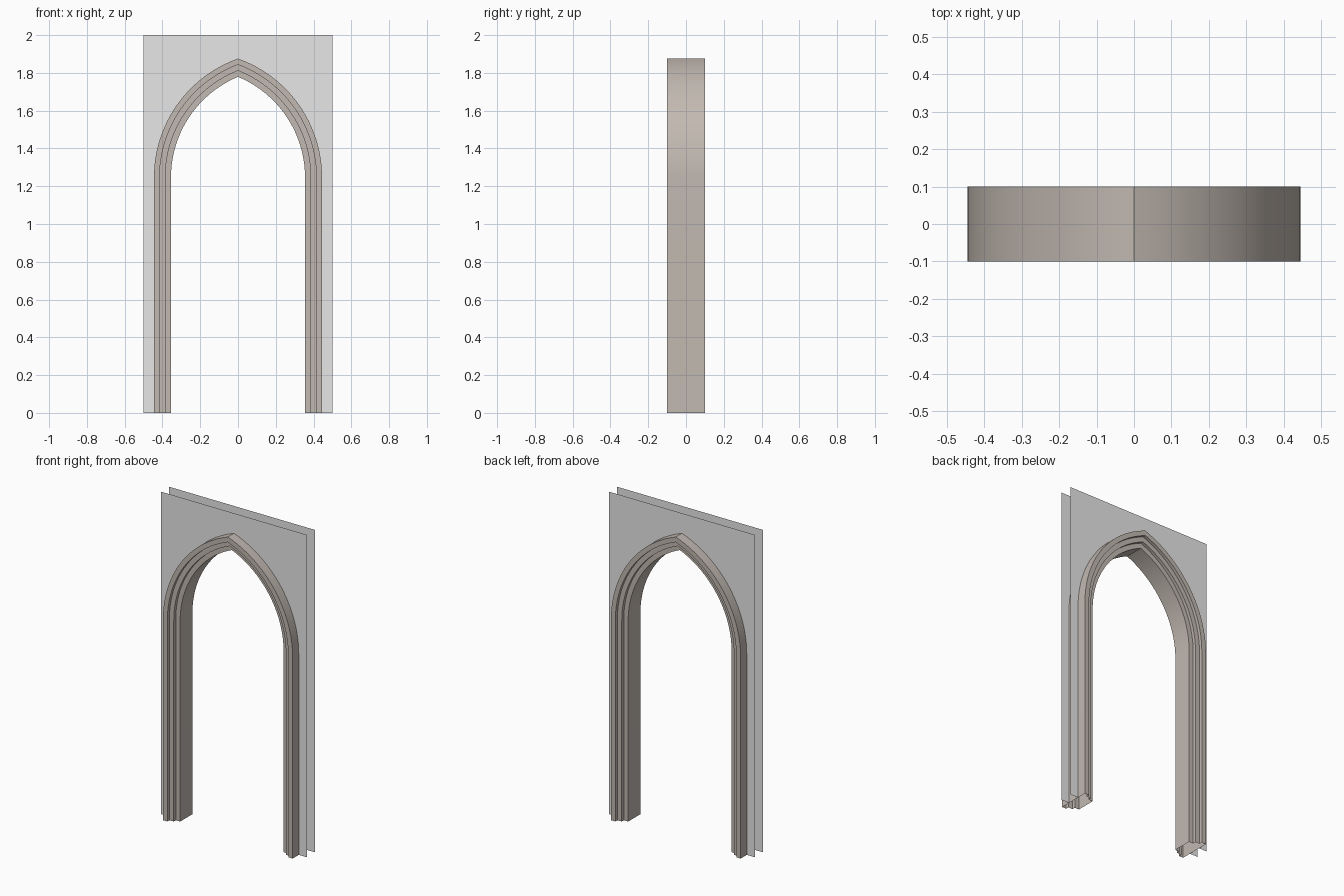
import bpy, bmesh, math

if "Cube" in bpy.data.objects:
    bpy.data.objects.remove(bpy.data.objects["Cube"])

SPRING = 1.246        # height where the legs turn into the pointed arch
HALF = 0.445          # outer half width
CX = 0.223            # arc centre offset past the middle line
SEG = 24
# stepped moulding section: (half width, y)
PROFILE = [(0.445, -0.1), (0.415, -0.1), (0.415, -0.08), (0.385, -0.08),
           (0.385, -0.06), (0.355, -0.06)]
PROFILE += [(w, -y) for w, y in reversed(PROFILE)]


def material(name, col):
    m = bpy.data.materials.new(name)
    m.diffuse_color = (*col, 1)
    m.use_nodes = True
    m.node_tree.nodes["Principled BSDF"].inputs["Base Color"].default_value = m.diffuse_color
    return m


def half_path(w):
    """Right half of the arch line, from the floor to the apex, as (x, z)."""
    r = w + CX
    end = math.acos(CX / r)
    pts = [(w, 0.0)]
    for i in range(SEG + 1):
        a = end * i / SEG
        pts.append((r * math.cos(a) - CX, SPRING + r * math.sin(a)))
    pts[-1] = (0.0, pts[-1][1])
    return pts


def full_path(w):
    right = half_path(w)
    return right + [(-x, z) for x, z in reversed(right[:-1])]


def make_object(name, bm, mat):
    me = bpy.data.meshes.new(name)
    bm.to_mesh(me)
    bm.free()
    me.materials.append(mat)
    ob = bpy.data.objects.new(name, me)
    bpy.context.collection.objects.link(ob)
    return ob


stone = material("warm_stone", (0.54, 0.485, 0.44))
plaster = material("light_grey_wall", (0.8, 0.8, 0.8))

# arch moulding: section swept along both legs and the pointed arch
bm = bmesh.new()
rails = [[bm.verts.new((x, y, z)) for x, z in full_path(w)] for w, y in PROFILE]
for k, a in enumerate(rails):
    b = rails[(k + 1) % len(rails)]
    for i in range(len(a) - 1):
        bm.faces.new((a[i], a[i + 1], b[i + 1], b[i]))
# make the outer side face outwards
bm.normal_update()
bm.faces.ensure_lookup_table()
outer = max(bm.faces, key=lambda f: f.calc_center_median().x)
if outer.normal.x < 0:
    bmesh.ops.reverse_faces(bm, faces=bm.faces[:])
arch = make_object("arch_moulding", bm, stone)
bpy.context.view_layer.objects.active = arch
arch.select_set(True)
bpy.ops.object.shade_smooth_by_angle(angle=math.radians(30))

# thin wall sheets at the front and back, open along the outer arch line
for name, y in (("front_wall", -0.04), ("back_wall", 0.04)):
    bm = bmesh.new()
    for s in (1, -1):
        outline = half_path(HALF) + [(0, 2), (0.5, 2), (0.5, 0)]
        f = bm.faces.new([bm.verts.new((s * x, y, z)) for x, z in outline])
        f.normal_update()
        if f.normal.y * y < 0:
            f.normal_flip()
    bmesh.ops.remove_doubles(bm, verts=bm.verts[:], dist=1e-5)
    make_object(name, bm, plaster)
